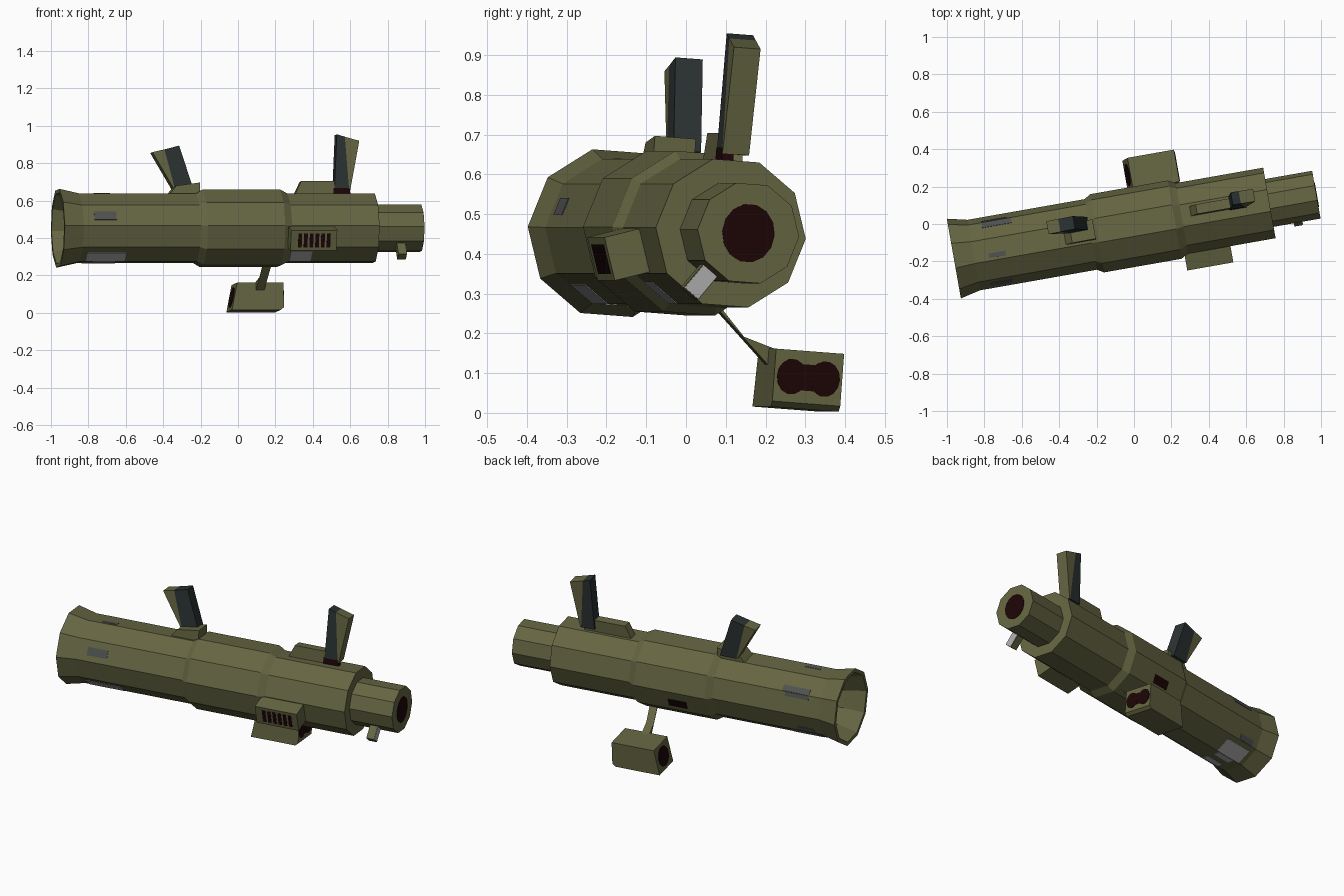
import bpy, bmesh, math
from mathutils import Matrix, Vector

if "Cube" in bpy.data.objects:
    bpy.data.objects.remove(bpy.data.objects["Cube"])

# Local frame: x along the tube, z up; yawed and rolled into place
FRAME = (Matrix.Translation((0, -0.015, 0.452)) @ Matrix.Rotation(math.radians(10), 4, 'Z')
         @ Matrix.Rotation(math.radians(-4.3), 4, 'X'))


def mat(name, r, g, b):
    m = bpy.data.materials.new(name)
    m.diffuse_color = (r, g, b, 1)
    m.use_nodes = True
    m.node_tree.nodes["Principled BSDF"].inputs["Base Color"].default_value = m.diffuse_color
    return m


OLIVE = mat("olive green", .13, .13, .055)
RED = mat("very dark red", .012, .0015, .002)
SLATE = mat("dark slate", .024, .031, .031)
GREY = mat("worn grey", .42, .42, .42)
DULL = mat("dull grey", .075, .082, .08)


def finish(name, verts, faces, *mats):
    bm = bmesh.new()
    vs = [bm.verts.new(FRAME @ Vector(v)) for v in verts]
    for f in faces:
        bm.faces.new([vs[i] for i in f])
    bmesh.ops.recalc_face_normals(bm, faces=bm.faces)
    me = bpy.data.meshes.new(name)
    bm.to_mesh(me)
    bm.free()
    for m in mats:
        me.materials.append(m)
    ob = bpy.data.objects.new(name, me)
    bpy.context.collection.objects.link(ob)
    return ob


def loft(name, a, b, m):
    """Solid between two matching loops."""
    n = len(a)
    faces = [list(range(n)), list(range(n, 2 * n))]
    faces += [(i, (i + 1) % n, n + (i + 1) % n, n + i) for i in range(n)]
    return finish(name, list(a) + list(b), faces, m)


def side_prism(name, poly, y0, y1, m):
    return loft(name, [(s, y0, z) for s, z in poly], [(s, y1, z) for s, z in poly], m)


def radial_block(name, ang, s0, s1, w0, w1, r0, r1, m):
    """Block sitting on the facet whose normal is at ang degrees."""
    a = math.radians(ang)
    def p(s, w, r):
        return (s, r * math.cos(a) - w * math.sin(a), r * math.sin(a) + w * math.cos(a))
    loop = [(s0, w0), (s1, w0), (s1, w1), (s0, w1)]
    return loft(name, [p(s, w, r0) for s, w in loop], [p(s, w, r1) for s, w in loop], m)


def end_disc(name, s, y, z, ry, rz, m, slope=0.0, d=.003):
    ring = [(ry * math.cos(i * math.tau / 14), rz * math.sin(i * math.tau / 14)) for i in range(14)]
    return loft(name, [(s - d + slope * v, y + u, z + v) for u, v in ring],
                [(s + d + slope * v, y + u, z + v) for u, v in ring], m)


# Ten-sided tube with flared open rear, raised middle band and narrow muzzle
profile = [(-.70, .155), (-.87, .16), (-.978, .195), (-.978, .217), (-.87, .192), (-.235, .192),
           (-.20, .213), (.22, .213), (.26, .192), (.735, .192), (.735, .13), (.99, .13)]
N = 10
verts, faces = [], []
for s, r in profile:
    for k in range(N):
        a = math.radians(72 + 36 * k)
        verts.append((s, r * math.cos(a), r * math.sin(a)))
for j in range(len(profile) - 1):
    for k in range(N):
        k2 = (k + 1) % N
        faces.append((j * N + k, j * N + k2, (j + 1) * N + k2, (j + 1) * N + k))
faces += [list(range(N)), list(range(len(verts) - N, len(verts)))]
finish("launch_tube", verts, faces, OLIVE)
end_disc("muzzle_opening", .99, 0, 0, .067, .074, RED)

# Vented side box
radial_block("side_box", 198, .24, .49, -.056, .056, .14, .274, OLIVE)
for i in range(6):
    s = .28 + i * .031
    radial_block("side_box_slat", 198, s, s + .02, -.038, .038, .272, .2755, RED)

# Knob under the muzzle, grey on its forward face
radial_block("muzzle_knob", 234, .845, .89, -.024, .024, .11, .20, OLIVE)
radial_block("muzzle_knob_face", 234, .888, .892, -.022, .022, .12, .198, GREY)

# Front sight: rail, dark lens half, olive outer wedge
side_prism("front_sight_rail", [(.305, .17), (.345, .252), (.55, .252), (.60, .17)], -.01, .042, OLIVE)
side_prism("front_sight_foot", [(.518, .17), (.612, .17), (.606, .215), (.52, .215)], -.015, .015, RED)
side_prism("front_sight_lens", [(.524, .20), (.604, .20), (.584, .49), (.541, .503)], -.014, .054, SLATE)
side_prism("front_sight_back", [(.604, .20), (.609, .20), (.662, .468), (.584, .49)], -.014, .054, OLIVE)

# Rear sight
side_prism("rear_sight_base", [(-.385, .17), (-.34, .225), (-.212, .242), (-.212, .17)], -.045, .06, OLIVE)
side_prism("rear_sight_lens", [(-.337, .21), (-.237, .21), (-.312, .444), (-.392, .424)], .01, .08, SLATE)
side_prism("rear_sight_back", [(-.342, .21), (-.337, .21), (-.392, .424), (-.457, .409)], .01, .08, OLIVE)

# Hanging optic unit with slanted rear end, and its bracket
side_prism("optic_unit", [(0, -.421), (.265, -.421), (.282, -.407), (.282, -.275), (.03, -.275)],
           .217, .391, OLIVE)
arm = [(.065, -.175), (.078, -.175), (.15, -.25), (.235, -.275), (.217, -.315)]
loft("optic_bracket", [(.158 - .12 * y, y, z) for y, z in arm],
     [(.203 - .12 * y, y, z) for y, z in arm], OLIVE)
for y in (.262, .347):
    end_disc("optic_front_lens", .282, y, -.342, .038, .045, RED)
end_disc("optic_front_bridge", .282, .305, -.342, .06, .034, RED, d=.002)
end_disc("optic_rear_lens", .015, .305, -.348, .06, .055, RED, slope=.208)

# Painted patches: facet angle, s0, s1, w0, w1, facet distance, colour
for name, ang, s0, s1, w0, w1, ap, m in [
    ("left_stripe", 162, -.81, -.69, -.02, .026, .1826, DULL),
    ("top_mark", 90, -.79, -.70, .02, .045, .1826, DULL),
    ("back_stripe_upper", 54, -.80, -.64, -.058, -.022, .1826, DULL),
    ("back_stripe_lower", 18, -.80, -.66, .035, .058, .1826, DULL),
    ("back_low_stripe", 342, -.83, -.73, -.058, -.025, .1826, DULL),
    ("low_left_wear", 234, -.84, -.63, -.015, .058, .1826, GREY),
    ("low_back_wear", 306, -.84, -.66, -.058, .03, .1826, GREY),
    ("bottom_left_wear", 270, -.80, -.68, -.058, -.02, .1826, GREY),
    ("bottom_back_wear", 270, -.80, -.68, .02, .058, .1826, GREY),
    ("low_box_wear", 234, .265, .38, -.025, .058, .1826, GREY),
    ("back_marking", 342, -.08, .03, -.04, .01, .2026, RED),
]:
    radial_block(name, ang, s0, s1, w0, w1, ap - .002, ap + .002, m)
